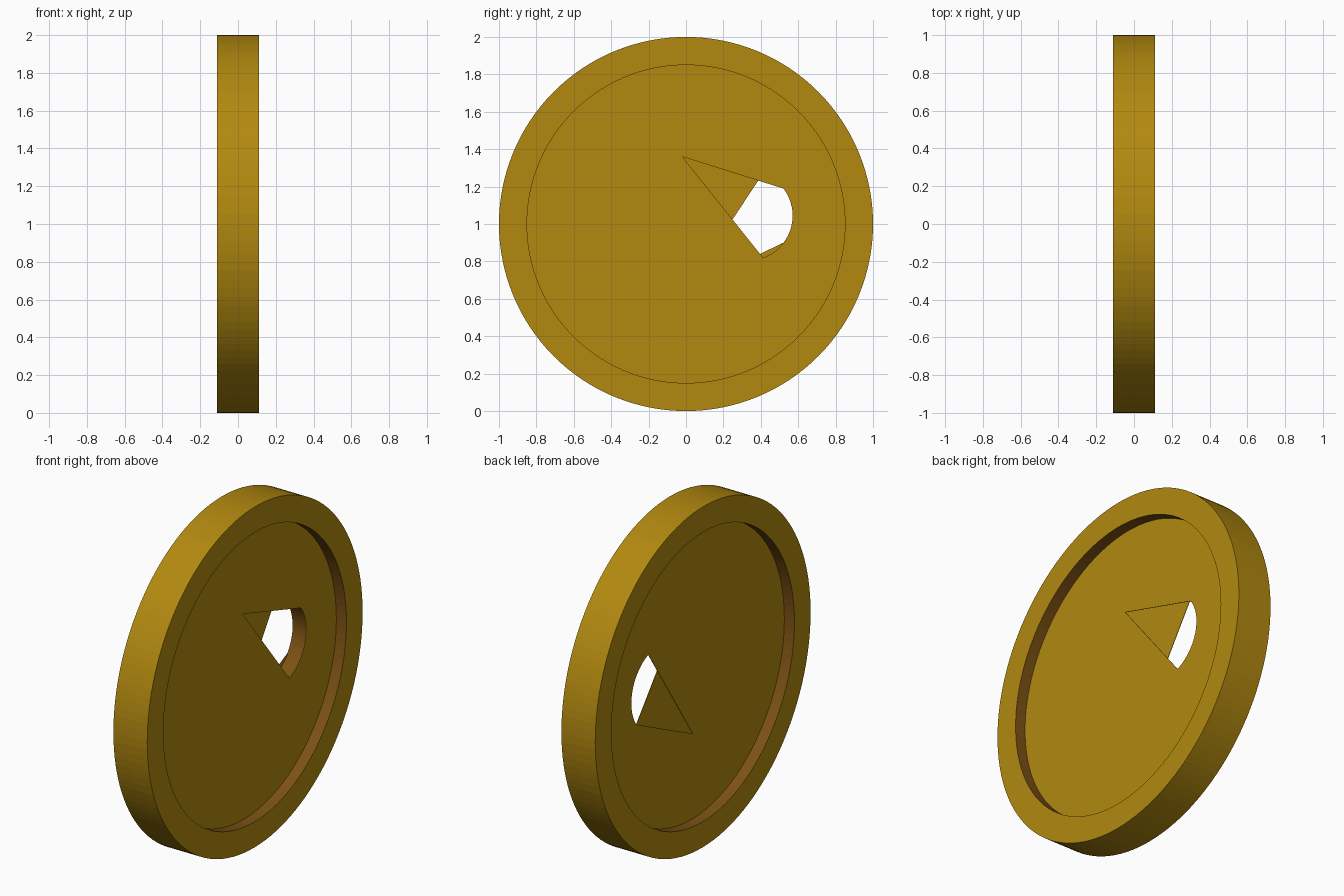
import bpy, bmesh, math

cube = bpy.data.objects.get("Cube")
if cube:
    bpy.data.objects.remove(cube, do_unlink=True)

SEGMENTS = 128
OUTER, INNER = 1.0, 0.85
HALF_WIDTH, HALF_PLATE = 0.11, 0.044
ARC_Y, ARC_Z, ARC_R = 0.33, 1.045, 0.24


def make_material(name, colour):
    mat = bpy.data.materials.new(name)
    mat.use_nodes = True
    mat.diffuse_color = colour
    mat.node_tree.nodes["Principled BSDF"].inputs["Base Color"].default_value = colour
    return mat


gold = make_material("gold", (0.445, 0.25, 0.005, 1))
brown = make_material("brown", (0.205, 0.084, 0.007, 1))


def finish(name, bm, materials):
    mesh = bpy.data.meshes.new(name)
    bm.to_mesh(mesh)
    bm.free()
    for mat in materials:
        mesh.materials.append(mat)
    obj = bpy.data.objects.new(name, mesh)
    bpy.context.collection.objects.link(obj)
    return obj


def arc(radius, start, end, steps, cy=0.0, cz=1.0):
    angles = [math.radians(start + (end - start) * i / steps) for i in range(steps + 1)]
    return [(cy + radius * math.cos(a), cz + radius * math.sin(a)) for a in angles]


def add_loop(bm, points, x):
    verts = [bm.verts.new((x, y, z)) for y, z in points]
    edges = [bm.edges.new((v, verts[i - 1])) for i, v in enumerate(verts)]
    return verts, edges


# Rim: a square-edged ring with gold outside and brown recess walls
bm = bmesh.new()
circle = lambda r: arc(r, 0, 360, SEGMENTS)[:-1]
corners = [(OUTER, -HALF_WIDTH), (OUTER, HALF_WIDTH), (INNER, HALF_WIDTH), (INNER, -HALF_WIDTH)]
rings = [[bm.verts.new((x, y, z)) for y, z in circle(r)] for r, x in corners]
for k in range(4):
    a, b = rings[k], rings[(k + 1) % 4]
    for i in range(SEGMENTS):
        j = (i + 1) % SEGMENTS
        face = bm.faces.new((a[i], a[j], b[j], b[i]))
        face.material_index = 1 if k == 2 else 0
bmesh.ops.recalc_face_normals(bm, faces=bm.faces)
finish("rim", bm, [gold, brown])


# Recessed side plates, each with a wedge opening that has a rounded end
def side_plate(name, side, apex, start, end):
    bm = bmesh.new()
    x = side * HALF_PLATE
    opening = [apex] + arc(ARC_R, start, end, 24, ARC_Y, ARC_Z)
    edges = add_loop(bm, circle(INNER), x)[1] + add_loop(bm, opening, x)[1]
    bmesh.ops.triangle_fill(bm, use_beauty=True, use_dissolve=False, edges=edges)
    bm.normal_update()
    for face in bm.faces:
        if face.normal.x * side < 0:
            face.normal_flip()
    obj = finish(name, bm, [gold])
    thickness = obj.modifiers.new("thickness", "SOLIDIFY")
    thickness.thickness = 0.003
    thickness.offset = -1


side_plate("left_plate", 1, (-0.02, 1.36), 37, -70)
side_plate("right_plate", -1, (0.0, 0.65), -37, 70)

# Curved wall joining the rounded ends of both openings
bm = bmesh.new()
wall = [[bm.verts.new((x, y, z)) for y, z in arc(ARC_R, -70, 70, 32, ARC_Y, ARC_Z)]
        for x in (-HALF_PLATE, HALF_PLATE)]
for i in range(32):
    bm.faces.new((wall[0][i], wall[0][i + 1], wall[1][i + 1], wall[1][i]))
bm.normal_update()
for face in bm.faces:
    if face.normal.y > 0:
        face.normal_flip()
finish("opening_wall", bm, [brown])
